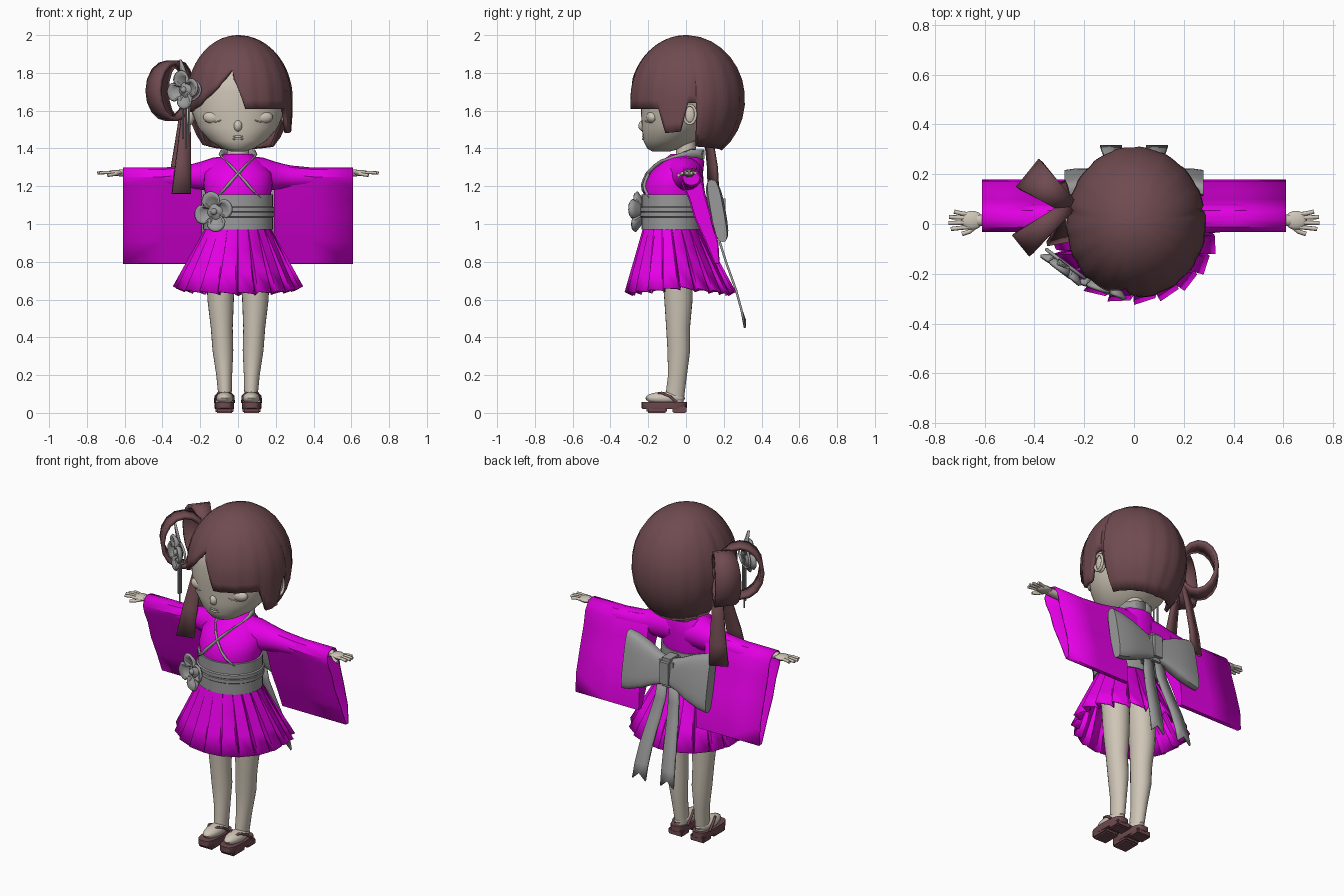
import bpy, bmesh, math
from mathutils import Vector as V

if "Cube" in bpy.data.objects:
    bpy.data.objects.remove(bpy.data.objects["Cube"])

def material(name, c):
    m = bpy.data.materials.new(name)
    m.diffuse_color = (*c, 1)
    m.use_nodes = True
    m.node_tree.nodes["Principled BSDF"].inputs["Base Color"].default_value = m.diffuse_color
    return m

SKIN = material("skin", (0.62, 0.56, 0.47))
HAIR = material("brown", (0.16, 0.07, 0.08))
CLOTH = material("magenta", (0.8, 0.0, 0.8))
GREY = material("grey", (0.32, 0.32, 0.32))
TAU = math.tau

def finish(name, bm, mat=None, solid=0, offset=0):
    bmesh.ops.recalc_face_normals(bm, faces=bm.faces)
    me = bpy.data.meshes.new(name)
    bm.to_mesh(me)
    ob = bpy.data.objects.new(name, me)
    bpy.context.collection.objects.link(ob)
    me.materials.append(mat or GREY)
    if solid:
        m = ob.modifiers.new("thickness", 'SOLIDIFY')
        m.thickness, m.offset = solid, offset
    return ob

def loft(name, rings, mat=None, closed=True, caps=(True, True), solid=0, offset=0):
    bm = bmesh.new()
    rows = [[bm.verts.new(p) for p in r] for r in rings]
    n = len(rows[0])
    for a, b in zip(rows, rows[1:]):
        for i in range(n if closed else n - 1):
            j = (i + 1) % n
            bm.faces.new((a[i], a[j], b[j], b[i]))
    for use, r in zip(caps, (rows[0], rows[-1])):
        if use and closed:
            bm.faces.new(r)
    return finish(name, bm, mat, solid, offset)

def ring(cx, cy, z, rx, ry, n=28):
    return [(cx + rx * math.cos(TAU * i / n), cy + ry * math.sin(TAU * i / n), z) for i in range(n)]

def ring_x(x, cy, cz, ry, rz, n=20, p=1.0, lean=0.0):
    f = lambda v: math.copysign(abs(v) ** p, v)
    pts = [(f(math.cos(TAU * i / n)) * ry, f(math.sin(TAU * i / n)) * rz) for i in range(n)]
    return [(x, cy + a - b * lean, cz + b) for a, b in pts]

def strip(name, path, widths, mat=None, solid=0.012, notch=0):
    rows = [[V(p) - V(w), V(p), V(p) + V(w)] for p, w in zip(path, widths)]
    rows[-1][1].z += notch
    return loft(name, rows, mat, closed=False, solid=solid)

def ball(name, c, r, mat=None, seg=20):
    bm = bmesh.new()
    bmesh.ops.create_uvsphere(bm, u_segments=seg, v_segments=seg // 2, radius=1)
    for v in bm.verts:
        v.co = V(c) + V((v.co.x * r[0], v.co.y * r[1], v.co.z * r[2]))
    return finish(name, bm, mat)

def box(name, c, size, mat=None, bevel=0.01):
    bm = bmesh.new()
    bmesh.ops.create_cube(bm, size=1)
    for v in bm.verts:
        v.co = V(c) + V([a * b for a, b in zip(v.co, size)])
    bmesh.ops.bevel(bm, geom=bm.edges[:], offset=bevel, segments=2, affect='EDGES')
    return finish(name, bm, mat)

def tube(name, pts, r, mat=None, cyclic=False):
    cu = bpy.data.curves.new(name, 'CURVE')
    cu.dimensions, cu.bevel_depth, cu.bevel_resolution, cu.use_fill_caps = '3D', r, 2, True
    sp = cu.splines.new('POLY')
    sp.points.add(len(pts) - 1)
    for p, q in zip(sp.points, pts):
        p.co = (*q, 1)
    sp.use_cyclic_u = cyclic
    cu.materials.append(mat or GREY)
    ob = bpy.data.objects.new(name, cu)
    bpy.context.collection.objects.link(ob)

def flower(name, c, normal, r, petals=4, turn=.25):
    nrm = V(normal).normalized()
    side = nrm.cross(V((0, 0, 1))).normalized()
    up = side.cross(nrm)
    rows = []
    for f, d in ((0.08, 0.02), (0.4, 0.0), (0.75, 0.015), (1, 0.035)):
        row = []
        for i in range(petals * 10):
            t = TAU * i / (petals * 10)
            rr = r * f * (1 - 0.55 * f * (1 - abs(math.cos(petals * t / 2)) ** 0.5))
            row.append(V(c) + side * rr * math.sin(t + turn) + up * rr * math.cos(t + turn) + nrm * d)
        rows.append(row)
    loft(name, rows, caps=(True, False), solid=0.014)
    ball(name + "_centre", V(c) + nrm * 0.02, (0.018,) * 3, seg=12)
    return side, up

def lerp(table, x):
    for (a, u), (b, w) in zip(table, table[1:]):
        if a <= x <= b:
            return u + (w - u) * (x - a) / (b - a)

# head, neck and face
head = [(1.385, .04, -.18, -.08), (1.4, .085, -.205, -.03), (1.44, .15, -.225, .05), (1.51, .212, -.235, .12),
        (1.6, .247, -.238, .18), (1.7, .255, -.245, .2), (1.8, .23, -.23, .2), (1.9, .15, -.15, .14)]
loft("head", [ring(0, (f + b) / 2, z, rx, (b - f) / 2, 36) for z, rx, f, b in head], SKIN)
loft("neck", [ring(0, 0, 1.3, .06, .055), ring(0, 0, 1.46, .055, .05)], SKIN)
ball("nose", (0, -.222, 1.52), (.024, .03, .032), SKIN)
for z, r in ((1.463, .007), (1.45, .007)):
    ball("lip", (0, -.221, z), (.032, .011, r), SKIN)
for s in (-1, 1):
    ball("eyelid", (s * .125, -.176, 1.565), (.06, .034, .036), SKIN)
    tube("lash_line", [(s * (.13 + .05 * k), -.2 + .03 * k + .01 * k * k, 1.54 + .014 * k * k)
                       for k in (-1, -.5, 0, .5, 1)], .004, SKIN)
    ball("ear", (s * .25, .02, 1.58), (.022, .036, .055), SKIN)
    tube("ear_rim", [(s * .268, .02 + .032 * math.cos(t * TAU / 14), 1.58 + .05 * math.sin(t * TAU / 14))
                     for t in range(14)], .008, SKIN, True)

# hair cap whose hem height follows the angle around the head
hem = [(-180, 1.39), (-140, 1.4), (-104, 1.42), (-100, 1.63), (-88, 1.63), (-74, 1.59), (-50, 1.63), (-25, 1.72),
       (-8, 1.82), (0, 1.72), (8, 1.61), (62, 1.61), (66, 1.48), (86, 1.49), (90, 1.64), (100, 1.64),
       (104, 1.41), (140, 1.4), (180, 1.39)]
rows = []
for k in range(13):
    row = []
    for i, deg in enumerate(range(-180, 180, 4)):
        a = math.radians(deg)
        end = math.acos((lerp(hem, deg) - 1.66) / .34)
        phi = .04 + (end - .04) * k / 12
        h = math.sin(phi)
        if abs(deg) < 90 and phi > math.pi / 2:
            h = 1 - .1 * (1 - h)
        h *= 1 + .022 * ((i % 5) / 4 - .7) * k / 12
        rx = .29 if deg > 0 else .272
        ry = .298 if abs(deg) < 90 else .312
        row.append((rx * h * math.sin(a), -ry * h * math.cos(a), 1.66 + .34 * math.cos(phi)))
    rows.append(row)
loft("hair_cap", rows, HAIR, caps=(True, False), solid=.02, offset=-1)

# side hair loops and hanging tails
root = V((-.26, .07, 1.7))
ball("hair_knot", root, (.04, .04, .05), HAIR)
for d, length, w in (((-.78, .63, 0), .205, .072), ((-.78, -.63, 0), .24, .055)):
    d = V(d)
    side = V((-d.y, d.x, 0))
    path, wid = [], []
    for i in range(17):
        t = TAU * i / 16
        f = (1 - math.cos(t)) / 2
        path.append(root + d * length * f + V((0, 0, .15 * math.sin(t) + .005)))
        wid.append(side * w * (.45 + .55 * f))
    strip("hair_loop", path, wid, HAIR, .022)
strip("hair_tail_back", [(-.27, .08, 1.68), (-.295, .12, 1.45), (-.31, .14, 1.3), (-.32, .145, 1.18)],
      [(.02, .01, 0), (.032, .015, 0), (.042, .02, 0), (.048, .022, 0)], HAIR, .02)
strip("hair_tail_front", [(-.27, .06, 1.68), (-.28, .01, 1.5), (-.29, -.04, 1.32), (-.3, -.07, 1.16)],
      [(.015, .01, 0), (.026, .01, 0), (.04, .01, 0), (.05, .01, 0)], HAIR, .02)

# hair ornament
oc = V((-.275, -.16, 1.71))
side, up = flower("hair_flower", oc, (-.6, -.8, 0), .1, 4, .2)
tube("ornament_ring", [oc + side * .095 * math.cos(TAU * i / 20) + up * .06 * math.sin(TAU * i / 20)
                       for i in range(20)], .007, None, True)
strip("ornament_point", [oc + V((0, 0, .03)), oc + V((-.03, 0, .16))], [side * .035, side * .003])
for k, l in ((-.02, .24), (0, .31), (.02, .26)):
    tube("ornament_strand", [oc + side * k, oc + side * k - up * l], .005)

# kimono torso, crossed collar hugging it, sash
torso = [(1.0, .17, .15, -.07), (1.15, .172, .155, -.07), (1.2, .183, .16, -.065), (1.27, .178, .14, -.05),
         (1.33, .13, .115, -.018), (1.37, .075, .08, 0), (1.4, .07, .075, .01)]
loft("kimono_body", [ring(0, cy, z, rx, ry, 32) for z, rx, ry, cy in torso[:-1]], CLOTH)

def chest(x, z, gap):
    rx, ry, cy = (lerp([(t[0], t[k]) for t in torso], z) for k in (1, 2, 3))
    return V((x, cy - ry * math.sqrt(max(0, 1 - (x / rx) ** 2)) - gap, z))

for s, gap in ((1, .014), (-1, .006)):
    rows = [[V((s * x, y, z)) for z in (1.345, 1.37, 1.395)] for x, y in ((0, .09), (.05, .075), (.082, .03))]
    for i in range(9):
        t = i / 8
        x, z = .085 - .18 * t, 1.352 - .195 * t ** 1.1
        rows.append([chest(s * (x + k * .024), z + k * .02, gap) for k in (-1, 0, 1)])
        if i < 2:
            for v, k in zip(rows[-1], (-1, 0, 1)):
                v.x = s * min(abs(v.x), .085 + .01 * k)
                v.y = min(v.y, -.03 - .03 * i)
    loft("collar", rows, None, closed=False, solid=.018)
sash = [(.97, 0), (1.035, 0), (1.04, .007), (1.06, .007), (1.063, .002), (1.067, .007), (1.087, .007), (1.092, 0), (1.155, 0)]
loft("sash", [ring(0, -.072, z, .185 + e, .163 + e, 36) for z, e in sash])
flower("sash_flower", (-.12, -.235, 1.065), (-.35, -1, 0), .105)

# pleated skirt
rows = []
for f in (0, .33, .67, 1):
    row = []
    for i in range(20):
        for u, g in ((0, 1), (.85, .94), (.97, .88)):
            a = TAU * (i + u) / 20
            k = 1 - (1 - g) * min(1, f * 1.2 + .1)
            z = .97 - f * (.3 + .03 * abs(math.sin(a)) + .02 * (1 - g) / .13)
            row.append(((.178 + .167 * f) * k * math.cos(a), -.072 + .042 * f + (.158 + .137 * f) * k * math.sin(a), z))
    rows.append(row)
loft("pleated_skirt", rows, CLOTH, caps=(True, False), solid=.008, offset=-1)

# sleeves, arms, hands, legs, feet and sandals
profile = [(.02, 1.298), (-.012, 1.288), (-.032, 1.25), (-.018, 1.2), (.015, 1.13), (.045, 1.03), (.1, .91), (.15, .79),
           (.178, .787), (.172, .9), (.135, 1.04), (.1, 1.16), (.085, 1.24), (.055, 1.288)]
leg = [(.05, .068, -.06, .034, .045), (.12, .07, -.055, .037, .05), (.2, .073, -.045, .042, .05), (.33, .08, -.038, .055, .06),
       (.45, .086, -.042, .058, .063), (.6, .092, -.04, .07, .075), (.85, .09, -.05, .08, .085)]
for s in (-1, 1):
    loft("shoulder", [ring_x(s * x, cy, cz, ry, rz) for x, cy, cz, ry, rz in
                      ((.05, -.02, 1.265, .11, .095), (.13, -.005, 1.262, .095, .09), (.19, .01, 1.256, .075, .076),
                       (.28, .022, 1.248, .06, .06), (.4, .026, 1.245, .055, .052), (.46, .028, 1.245, .045, .04))], CLOTH)
    loft("sleeve", [[(s * x, y, z + dz * max(0, (z - 1.1) / .2)) for y, z in profile]
                    for x, dz in ((.19, .03), (.28, .012), (.4, 0), (.61, 0))], CLOTH, caps=(True, False), solid=.008, offset=-1)
    loft("arm", [ring_x(s * x, .015, 1.27, r, r * .85, 14) for x, r in ((.3, .03), (.58, .026), (.63, .022))], SKIN)
    ball("palm", (s * .65, .015, 1.27), (.045, .038, .016), SKIN)
    for y0, y1, x1 in ((-.012, -.02, .735), (.006, .004, .745), (.024, .028, .742), (.038, .05, .722)):
        tube("finger", [(s * .66, y0, 1.27), (s * .7, (y0 + y1) / 2, 1.273), (s * x1, y1, 1.27)], .0085, SKIN)
    tube("thumb", [(s * .63, -.005, 1.268), (s * .66, -.03, 1.262), (s * .69, -.04, 1.258)], .009, SKIN)
    loft("leg", [ring(s * x, y, z, rx, ry, 24) for z, x, y, rx, ry in leg], SKIN)
    ball("foot", (s * .07, -.11, .078), (.046, .105, .034), SKIN)
    pw = lambda v, p: math.copysign(abs(v) ** p, v)
    sole = lambda z, k: [(s * .072 + k * .052 * pw(math.cos(TAU * i / 28), .6),
                          -.115 + k * .12 * pw(math.sin(TAU * i / 28), .7), z) for i in range(28)]
    loft("sandal_sole", [sole(.02, .95), sole(.027, 1), sole(.058, 1)], HAIR)
    box("sandal_heel", (s * .072, -.035, .018), (.092, .075, .036), HAIR, .006)
    box("sandal_front", (s * .072, -.155, .018), (.094, .11, .036), HAIR, .008)
    for k in (-1, 1):
        tube("sandal_strap", [(s * .072, -.195, .06), (s * .072, -.175, .092), (s * .072 + k * .03, -.13, .106),
                              (s * .072 + k * .046, -.085, .088), (s * .072 + k * .049, -.05, .056)], .007, HAIR)

# back bow
box("bow_knot", (0, .15, 1.07), (.095, .12, .17), None, .02)
for s in (-1, 1):
    loft("bow_loop", [ring_x(s * x, .165, 1.07, ry, rz, 24, .6, .18) for x, ry, rz in
                      ((.02, .028, .075), (.07, .035, .09), (.15, .045, .128), (.23, .044, .155), (.28, .034, .165))])
    strip("bow_tail", [(s * .035, .165, 1.02), (s * .045, .18, .9), (s * .06, .215, .79), (s * .078, .265, .65),
                       (s * .088, .295, .54), (s * .093, .312, .45)],
          [(w, 0, 0) for w in (.03, .034, .037, .04, .042, .043)], None, .012, .04)

# smooth shading with sharp creases
bpy.ops.object.select_all(action='DESELECT')
for ob in bpy.data.objects:
    if ob.type == 'MESH':
        ob.select_set(True)
        bpy.context.view_layer.objects.active = ob
bpy.ops.object.shade_smooth_by_angle(angle=math.radians(35))
